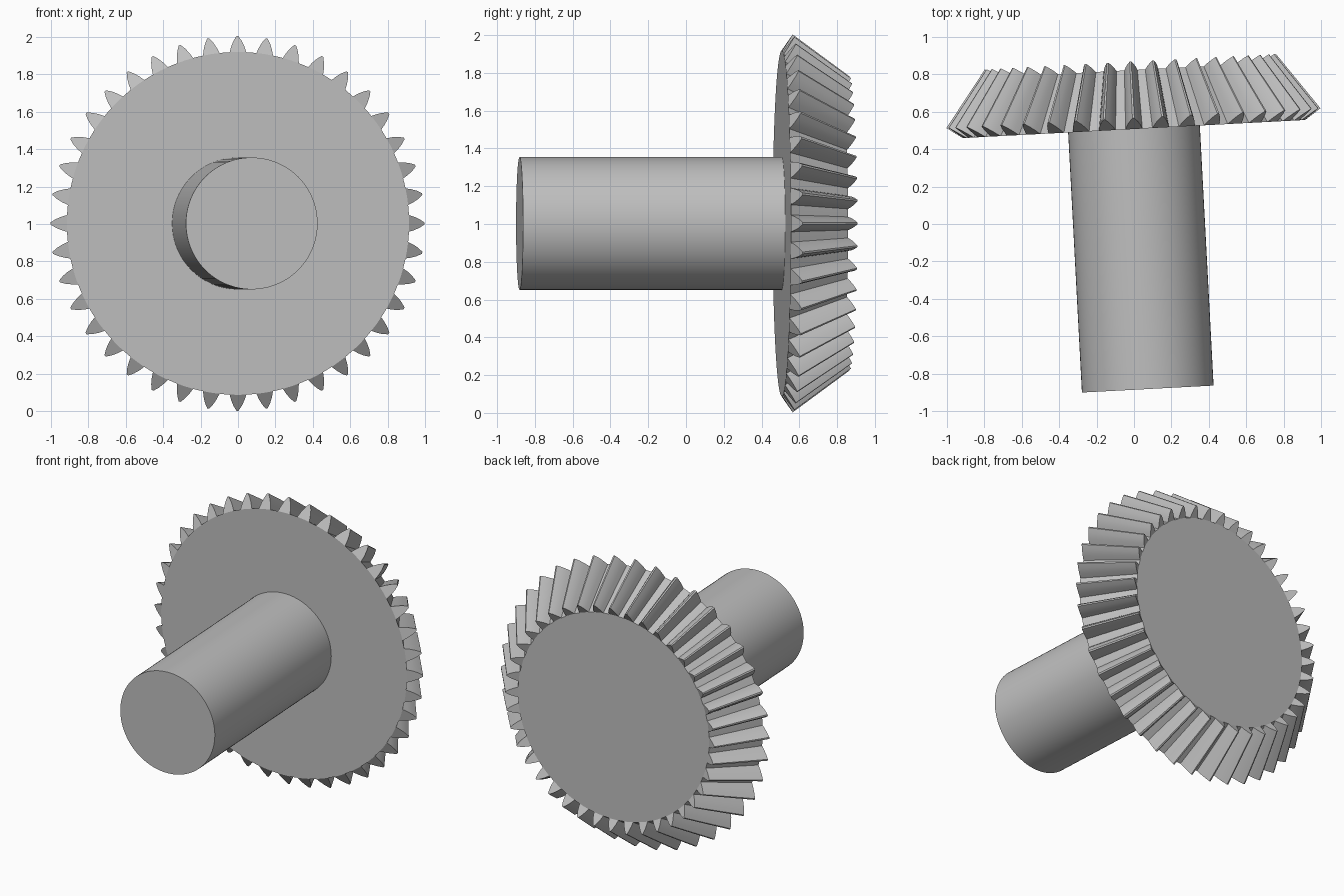
import bpy, bmesh, math

cube = bpy.data.objects.get("Cube")
if cube:
    bpy.data.objects.remove(cube)

TEETH = 40
ROOT_R, TIP_R = 0.915, 1.0      # radii at the large end
TIP_RISE = 0.058                # slope of the large end faces
APEX = 1.418                    # height of the pitch cone apex
TOE = 0.778                     # scale of the small end
SHAFT_R, SHAFT_LEN = 0.352, 1.39
TURN = (math.radians(-90), 0, math.radians(3.03))
CENTRE = (0, 0.507, 1.003)

steel = bpy.data.materials.new("plain_grey")
steel.use_nodes = True
grey = (0.52, 0.52, 0.52, 1)
steel.diffuse_color = grey
steel.node_tree.nodes["Principled BSDF"].inputs["Base Color"].default_value = grey


def finish(bm, name):
    bmesh.ops.recalc_face_normals(bm, faces=bm.faces)
    mesh = bpy.data.meshes.new(name)
    bm.to_mesh(mesh)
    bm.free()
    mesh.materials.append(steel)
    obj = bpy.data.objects.new(name, mesh)
    bpy.context.collection.objects.link(obj)
    obj.rotation_euler = TURN
    obj.location = CENTRE
    bpy.ops.object.select_all(action='DESELECT')
    obj.select_set(True)
    bpy.context.view_layer.objects.active = obj
    bpy.ops.object.shade_smooth_by_angle(angle=math.radians(25))
    return obj


# Bevel gear: one tooth outline, repeated round the axis and scaled to the apex
flank = [(0.0, 2.8), (0.35, 2.15), (0.7, 1.3), (1.0, 0.3)]   # height, half angle
outline = [(h, -a) for h, a in flank] + [(h, a) for h, a in reversed(flank)]


def place(bm, height, degrees, scale):
    r = ROOT_R + height * (TIP_R - ROOT_R)
    t = math.radians(degrees)
    z = APEX - scale * (APEX - height * TIP_RISE)
    return bm.verts.new((scale * r * math.cos(t), scale * r * math.sin(t), z))


bm = bmesh.new()
rims = []
for scale in (1.0, TOE):
    rim, disc = [], []
    for i in range(TEETH):
        angle = i * 360 / TEETH
        tooth = [place(bm, h, angle + a, scale) for h, a in outline]
        under = place(bm, 0, angle, scale)
        gap = place(bm, 0, angle + 180 / TEETH, scale)
        bm.faces.new(tooth + [under])            # tooth end
        rim += tooth + [gap]
        disc += [tooth[0], under, tooth[-1], gap]
    bm.faces.new(disc)                           # flat gear face
    rims.append(rim)
heel, toe = rims
for i in range(len(heel)):
    j = (i + 1) % len(heel)
    bm.faces.new((heel[i], heel[j], toe[j], toe[i]))
finish(bm, "bevel_gear")

# Shaft, sunk slightly into the gear
bm = bmesh.new()
sunk = 0.05
bmesh.ops.create_cone(bm, cap_ends=True, segments=96, radius1=SHAFT_R,
                      radius2=SHAFT_R, depth=SHAFT_LEN + sunk)
bmesh.ops.translate(bm, verts=bm.verts, vec=(0, 0, (sunk - SHAFT_LEN) / 2))
finish(bm, "shaft")
